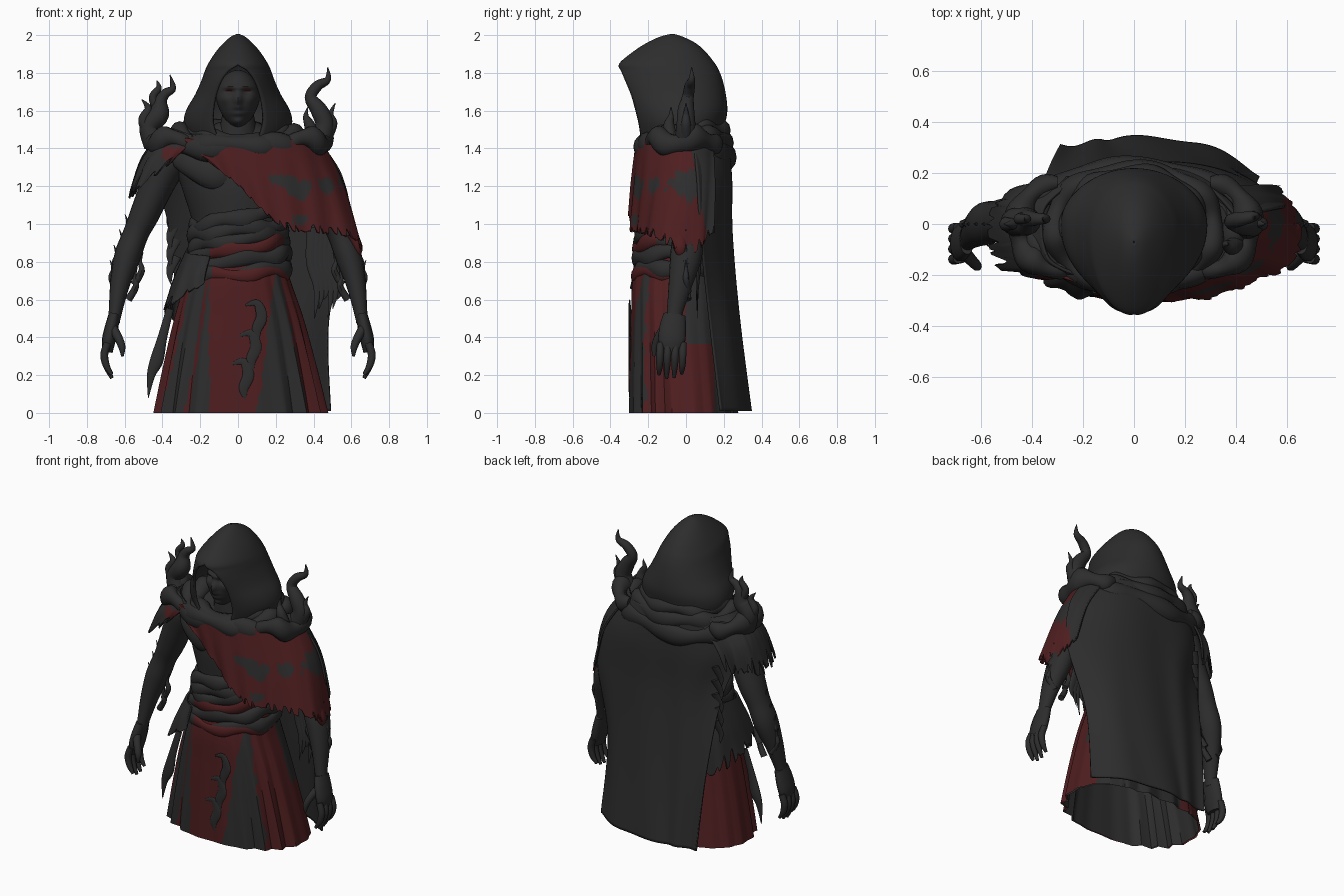
import bpy, bmesh, math, random
from mathutils import Vector, noise

if "Cube" in bpy.data.objects:
    bpy.data.objects.remove(bpy.data.objects["Cube"])

random.seed(4)


def material(name, rgb):
    m = bpy.data.materials.new(name)
    m.diffuse_color = (*rgb, 1)
    m.use_nodes = True
    m.node_tree.nodes["Principled BSDF"].inputs["Base Color"].default_value = m.diffuse_color
    return m


MATS = [material("charcoal", (0.026, 0.026, 0.026)), material("dark red", (0.078, 0.013, 0.014)),
        material("eye red", (0.13, 0.008, 0.008))]


def fuzz(p, f=14, a=1.0):
    return a * noise.noise(Vector(p) * f)


def at(pts, t):
    """Point on a smooth curve through pts, t in 0..1."""
    n = len(pts) - 1
    k = min(int(t * n), n - 1)
    f = t * n - k
    a, b, c, d = (pts[max(0, min(n, k + j))] for j in (-1, 0, 1, 2))
    return tuple(q + 0.5 * f * (r - p + f * (2 * p - 5 * q + 4 * r - s + f * (3 * (q - r) + s - p)))
                 for p, q, r, s in zip(a, b, c, d))


def build(name, rows, rule=0, wrap=False, caps=False, thick=0):
    """Skin a grid of points; rule is a colour index or a function of the face centre."""
    n, w = len(rows), len(rows[0])
    faces = [(i * w + j, i * w + (j + 1) % w, (i + 1) * w + (j + 1) % w, (i + 1) * w + j)
             for i in range(n - 1) for j in range(w if wrap else w - 1)]
    if caps:
        faces += [tuple(range(w)), tuple(range((n - 1) * w, n * w))]
    me = bpy.data.meshes.new(name)
    me.from_pydata([p for r in rows for p in r], [], faces)
    bm = bmesh.new()
    bm.from_mesh(me)
    bmesh.ops.remove_doubles(bm, verts=bm.verts, dist=0.0005)
    bmesh.ops.recalc_face_normals(bm, faces=bm.faces)
    bm.to_mesh(me)
    bm.free()
    for m in MATS:
        me.materials.append(m)
    for p in me.polygons:
        p.use_smooth = True
        p.material_index = rule(p.center) if callable(rule) else rule
    me.set_sharp_from_angle(angle=math.radians(45))
    ob = bpy.data.objects.new(name, me)
    bpy.context.collection.objects.link(ob)
    if thick:
        s = ob.modifiers.new("thickness", "SOLIDIFY")
        s.thickness, s.offset = thick, 0
    return ob


def tube(name, pts, rule=0, n=24, sides=14, flat=1.0):
    """Tapered limb; each point is x, y, z, radius. flat scales the width across y."""
    rows = []
    for i in range(n + 1):
        x, y, z, r = at(pts, i / n)
        q0, q1 = at(pts, max(0, i / n - .02)), at(pts, min(1, i / n + .02))
        t = (Vector(q1[:3]) - Vector(q0[:3])).normalized()
        u = Vector((0, 1, 0)).cross(t).normalized()
        v = t.cross(u)
        r = max(r, .002)
        rows.append([tuple(Vector((x, y, z)) + u * r * math.cos(a) + v * r * flat * math.sin(a))
                     for a in (2 * math.pi * k / sides for k in range(sides))])
    return build(name, rows, rule, wrap=True, caps=True)


def cloth(name, cols, rule=0, nu=56, nv=40, tatter=0, fold=0, waves=6, thick=.012):
    """Draped sheet through columns of control points, with a ragged lower hem."""
    rows = []
    for i in range(nu + 1):
        u = i / nu
        cut = tatter * random.random() * (1 if i % 4 < 2 else .35)
        row = []
        for j in range(nv + 1):
            v = j / nv * (1 - cut)
            x, y, z = at([at(c, v) for c in cols], u)
            d = fold * v * math.sin(2 * math.pi * waves * u + 2 * v)
            row.append((x, y + d, z))
        rows.append(row)
    return build(name, rows, rule, thick=thick)


def oval(t, cx, rx, yf, yb, power=1.0):
    """Point on an oval; t = 0 is the front, yf / yb are its front and back."""
    s, c = (math.copysign(abs(k) ** power, k) for k in (math.sin(t), math.cos(t)))
    mid = (yf + yb) / 2
    return cx + rx * s, mid + (yf - mid) * c


def shell(name, prof, rule=0, power=1.0, pleat=0, n=24, w=96, caps=False, thick=0, size=1.0):
    """Body lofted from z, centre x, half width, front, back; pleats fade at the front panel and back left."""
    rows = []
    for i in range(n + 1):
        z, cx, rx, yf, yb = at(prof, i / n)
        row = []
        for k in range(w):
            t = 2 * math.pi * k / w
            a = min(t, 2 * math.pi - t)
            amt = pleat * (1 - i / n) * (.25 if a < .45 or 1.4 < a < 2.6 else 1)
            m = size * (1 - amt * abs(((t * 20 / (2 * math.pi)) % 1) * 2 - 1))
            x, y = oval(t, cx, rx * m, yf * m, yb * m, power)
            row.append((x, y, z))
        rows.append(row)
    return build(name, rows, rule, wrap=True, caps=caps, thick=thick)


def band(name, z0, rx, yf, yb, r, h, tilt=0, front=0, back=0, rule=0, wob=.012):
    """Rolled cloth ring around the body."""
    rows = []
    for k in range(80):
        t = 2 * math.pi * k / 80
        c = math.cos(t)
        x, y = oval(t, 0, rx, yf, yb, .9)
        z = z0 + tilt * math.sin(t) + front * max(c, 0) ** 1.5 + back * max(-c, 0)
        z += wob * math.sin(5 * t + z0 * 40)
        g = 1 + .2 * math.sin(7 * t + z0 * 25)
        out = Vector((math.sin(t), -c, 0))
        rows.append([tuple(Vector((x, y, z)) + out * r * g * math.cos(a) + Vector((0, 0, h * g * math.sin(a))))
                     for a in (2 * math.pi * q / 12 for q in range(12))])
    rows.append(rows[0])
    return build(name, rows, rule, wrap=True)


# Pleated skirt with red panels and a dark lining
def skirt_colour(p):
    x, y, z = p
    x += fuzz(p, 16, .012)
    if y > 0.0:
        return int(x < -.15 or (z < .35 and y < .15 and x > 0))
    k = 1 - z / .75
    u = x / (.27 + .195 * k)
    if u < -.87 or u > .86 or -.15 < x < .2 - .1 * k or .22 + .15 * k < x < .27 + .13 * k:
        return 1
    return int(-.6 < u < -.55)


skirt = [(0, .015, .468, -.305, .28), (.25, .01, .41, -.3, .25), (.5, .005, .345, -.293, .22),
         (.7, 0, .28, -.285, .2), (.85, 0, .24, -.25, .18)]
shell("skirt", skirt, skirt_colour, .85, .08, 36, 200)
shell("skirt_lining", skirt, 0, .85, .08, 24, 120, size=.975)

# Torso and waist wraps
shell("torso", [(.6, 0, .24, -.22, .17), (.85, 0, .235, -.22, .17), (1.0, 0, .24, -.22, .18),
                (1.2, 0, .3, -.23, .2), (1.36, 0, .35, -.2, .2), (1.46, 0, .27, -.16, .17),
                (1.54, 0, .1, -.12, .1)], caps=True)
for s in (-1, 1):
    tube("chest_muscle", [(s * .03, -.17, 1.24, .06), (s * .12, -.185, 1.26, .085), (s * .25, -.15, 1.32, .07),
                          (s * .33, -.08, 1.36, .05)], flat=.6)
for i, (z, rx, tilt, col) in enumerate([(1.03, .23, .05, 0), (.97, .24, .03, 0), (.92, .24, .04, 0),
                                        (.87, .245, .045, 1), (.81, .26, .035, 0), (.74, .265, .03, 0)]):
    band(f"waist_wrap_{i}", z, rx, -.255, .175, .028, .045, tilt,
         rule=(lambda p: int(p.y < 0 and -.14 < p.x < .24)) if col else 0)
band("red_waist_roll", .735, .262, -.272, .185, .02, .035, .01,
     rule=lambda p: int(p.y < -.08 and p.x > -.14))

# Bunched cloth and ragged tail on the hip
cloth("hip_drape", [[(-.15, -.27, .83), (-.17, -.28, .75), (-.18, -.29, .68)],
                    [(-.25, -.18, .84), (-.3, -.22, .7), (-.35, -.22, .57)],
                    [(-.27, -.03, .86), (-.34, -.02, .7), (-.39, 0, .53)],
                    [(-.24, .11, .88), (-.3, .14, .7), (-.32, .17, .45)],
                    [(-.12, .18, .9), (-.15, .21, .7), (-.16, .24, .5)]], tatter=.3, fold=.012)
tube("hip_tail", [(-.36, -.1, .55, .02), (-.4, -.11, .4, .025), (-.43, -.11, .28, .035), (-.46, -.11, .2, .022),
                  (-.475, -.11, .08, .002)], flat=.5)

# Ragged burnt strips on the front of the skirt
for k, (x, z) in enumerate([(.07, .58), (.04, .42), (.0, .27)]):
    tube(f"burnt_strip_{k}", [(x - .03, -.297, z - .01, .006), (x + .03, -.298, z, .02), (x + .055, -.298, z - .07, .03),
                              (x + .03, -.298, z - .14, .026), (x + .04, -.298, z - .2, .004)], flat=.25)

# Back cape
cape = [(1.47, [(-.36, .05), (-.25, .17), (0, .22), (.25, .17), (.4, .03)]),
        (1.25, [(-.42, .06), (-.28, .19), (0, .235), (.32, .21), (.55, .06)]),
        (.95, [(-.36, .15), (-.2, .215), (0, .235), (.33, .22), (.59, .08)]),
        (.5, [(-.32, .24), (-.18, .265), (0, .275), (.3, .255), (.48, .13)]),
        (0.01, [(-.29, .3), (-.16, .318), (-.04, .335), (.25, .315), (.49, .19)])]
cloth("back_cape", [[(r[i][0], r[i][1], z) for z, r in cape] for i in range(5)], fold=.008, waves=3.5, nu=64, nv=60)
for k in range(6):
    x = .4 + .024 * k
    tube(f"cape_shred_{k}", [(x, .08, .98, .035), (x - .01, .07, .8, .03), (x + .02, .06, .66, .02),
                             (x + .005, .06, .5 + .05 * (k % 3), .002)], flat=.4)
for k in range(5):
    z = 1.15 - .09 * k
    tube(f"cape_edge_shred_{k}", [(-.33, .17, z + .04, .03), (-.36, .15, z - .04, .02), (-.355, .15, z - .11, .002)],
         flat=.3)


# Red sash across the chest and shoulder, with burnt dark patches
def sash_colour(p):
    for cx, cy, cz, rx, rz in ((.23, -.28, 1.23, .07, .035), (.32, -.24, 1.18, .07, .055), (.47, -.18, 1.21, .05, .05),
                               (.54, .0, 1.2, .09, .08), (.33, -.26, 1.02, .07, .025)):
        d = ((p.x - cx) ** 2 + (p.y - cy) ** 2) / rx ** 2 + ((p.z - cz) / rz) ** 2
        if d + fuzz(p, 24, 1.1) < 1:
            return 0
    return int(p.y < .03 + .07 * (1.38 - p.z) / .4)


cloth("shoulder_sash", [[(-.3, -.2, 1.46), (-.26, -.22, 1.42), (-.2, -.245, 1.37)],
                        [(-.12, -.25, 1.43), (-.06, -.265, 1.33), (0, -.275, 1.2)],
                        [(.1, -.26, 1.41), (.16, -.28, 1.2), (.23, -.295, .98)],
                        [(.3, -.2, 1.45), (.38, -.22, 1.2), (.43, -.24, .95)],
                        [(.4, -.07, 1.47), (.525, -.1, 1.22), (.63, -.14, .91)],
                        [(.41, .05, 1.47), (.55, .04, 1.22), (.64, .03, .84)],
                        [(.33, .14, 1.46), (.49, .15, 1.22), (.57, .14, .95)]],
      sash_colour, 110, 70, tatter=.14, fold=.008, waves=9)
tube("red_sash_shred", [(.6, -.04, .95, .03), (.635, -.03, .87, .025), (.63, -.03, .81, .002)], 1, flat=1.4)

# Ragged cover on the other shoulder
cloth("shoulder_cover", [[(-.22, -.2, 1.46), (-.28, -.215, 1.4), (-.36, -.21, 1.32)],
                         [(-.33, -.14, 1.5), (-.45, -.17, 1.35), (-.54, -.16, 1.17)],
                         [(-.36, -.02, 1.5), (-.5, -.02, 1.36), (-.58, -.02, 1.13)],
                         [(-.34, .08, 1.5), (-.48, .1, 1.34), (-.52, .1, 1.16)],
                         [(-.22, .18, 1.47), (-.36, .18, 1.3), (-.4, .15, 1.15)]],
      lambda p: int(p.y < -.1 and abs(p.x + .34) < .06 and abs(p.z - 1.375) < .03), tatter=.4, fold=.01)

# Rolled scarf around the neck
band("scarf_inner", 1.5, .24, -.215, .18, .05, .05, 0, -.07)
band("scarf_middle", 1.47, .31, -.235, .2, .045, .055, 0, -.06, -.03)
band("scarf_outer", 1.42, .395, -.225, .215, .045, .06, .0, -.01, -.06)

# Hood, open at the face
hood = [(1.46, .255, -.235, .19, .11), (1.53, .28, -.245, .2, .13), (1.6, .268, -.262, .212, .13),
        (1.68, .222, -.285, .205, .118), (1.76, .186, -.318, .187, .088), (1.81, .168, -.338, .168, .05),
        (1.845, .152, -.348, .148, 0), (1.9, .117, -.285, .105, 0), (1.95, .075, -.21, .05, 0),
        (1.985, .035, -.135, -.02, 0), (2.0, .002, -.075, -.068, 0)]
rows = []
for i in range(41):
    z, rx, yf, yb, w = at(hood, i / 40)
    t0 = math.asin(min(.9, w / rx)) if z < 1.843 and w > 0 else 0
    c = (yf + yb) / 2 + .02 * min(1, rx / .1)
    row = []
    for k in range(65):
        t = t0 + (2 * math.pi - 2 * t0) * k / 64
        ct = math.cos(t)
        row.append((rx * math.sin(t), c + ((yf - c) * ct / math.cos(t0) if ct > 0 else -(yb - c) * ct), z))
    rows.append(row)
build("hood", rows, thick=.014)

# Head with sculpted face
rows = []
bumps = [(0, 1.655, .02, .035, .035), (0, 1.615, .03, .014, .012), (.045, 1.725, .045, .014, .016),
         (-.045, 1.725, .045, .014, .016), (.045, 1.7, .024, .014, -.02), (-.045, 1.7, .024, .014, -.02),
         (0, 1.585, .035, .012, .012), (0, 1.54, .035, .02, .016), (.07, 1.66, .025, .025, .008),
         (-.07, 1.66, .025, .025, .008)]
for i in range(57):
    a = math.pi * i / 56
    row = []
    for k in range(72):
        t = 2 * math.pi * k / 72
        z = 1.66 - .155 * math.cos(a)
        x = (.115 if z > 1.66 else .115 - .2 * (1.66 - z)) * math.sin(a) * math.sin(t)
        y = -.12 - .125 * math.sin(a) ** .8 * math.cos(t)
        if y < -.12:
            y -= sum(h * math.exp(-((x - bx) / sx) ** 2 - ((z - bz) / sz) ** 2) for bx, bz, sx, sz, h in bumps)
        row.append((x, y, z))
    rows.append(row)
build("head", rows, lambda p: 2 if p.y < -.12 and abs(p.z - 1.706) < .005 and .024 < abs(p.x) < .066 else 0, wrap=True)
tube("neck", [(0, -.06, 1.42, .13), (0, -.08, 1.5, .1), (0, -.09, 1.6, .08)])

# Arms, hands, arm wisps and shoulder knots on both sides
for s, side in ((-1, "left"), (1, "right")):
    tube(f"{side}_arm", [(s * x, y, z, r) for x, y, z, r in (
        (.31, 0, 1.42, .07), (.37, 0, 1.33, .1), (.43, 0, 1.2, .088), (.495, .01, 1.05, .078), (.54, .01, .95, .068),
        (.585, 0, .83, .07), (.625, -.03, .68, .052), (.65, -.06, .53, .035), (.66, -.065, .48, .034))],
        n=40, sides=20, flat=1.2)
    tube(f"{side}_palm", [(s * x, y, z, r) for x, y, z, r in (
        (.655, -.06, .52, .03), (.67, -.07, .45, .036), (.685, -.075, .38, .036), (.69, -.075, .32, .026))], flat=2.0)
    for k in range(4):
        y = -.135 + .04 * k
        end = .175 + .02 * abs(k - 1.4)
        tube(f"{side}_finger_{k}", [(s * .69, y, .37, .02), (s * .708, y - .003, .31, .021),
                                    (s * .697, y - .005, .25, .018), (s * .668, y - .008, end, .009)], n=12, sides=10)
    tube(f"{side}_thumb", [(s * .665, -.11, .45, .026), (s * .635, -.145, .4, .023), (s * .615, -.165, .35, .019),
                           (s * .612, -.17, .3, .007)], n=12, sides=10)
    for k, (x, z) in enumerate([(.57, .98), (.6, .9), (.63, .82), (.65, .74), (.53, .78), (.56, .7)]):
        o = .02 if x > .56 else -.02
        tube(f"{side}_arm_wisp_{k}", [(s * (x - o), .01, z - .1, .02), (s * (x + o), .0, z - .03, .017),
                                      (s * (x + o * .6), .0, z + .02, .01), (s * (x + o * 1.4), 0, z + .07, .001)],
             n=12, sides=8)
    # Twisted cloth roll under the shoulder flame
    rows = []
    for k in range(31):
        a = math.pi * (k / 30 * 1.1 - .6)
        c = Vector((s * (.3 + .15 * math.cos(a)), .17 * math.sin(a) - .01, 1.44 + .02 * math.sin(4 * a)))
        out = Vector((s * math.cos(a), math.sin(a), 0))
        r = .052 * (1 + .22 * math.sin(6 * a)) * math.sin(math.pi * (k + 2) / 34) ** .4
        rows.append([tuple(c + out * r * math.cos(b) + Vector((0, 0, 1.25 * r * math.sin(b))))
                     for b in (2 * math.pi * q / 14 for q in range(14))])
    build(f"{side}_shoulder_roll", rows, wrap=True, caps=True)

# Shoulder flames
flames = {
    "left_flame": [(-.44, 0, 1.42, .06), (-.47, .01, 1.51, .052), (-.42, .01, 1.58, .055), (-.41, .02, 1.65, .035),
                   (-.385, .02, 1.69, .026), (-.345, .02, 1.72, .018), (-.36, .02, 1.79, .002)],
    "left_flame_side": [(-.47, .0, 1.48, .035), (-.5, .0, 1.55, .028), (-.475, .0, 1.61, .02), (-.51, .0, 1.66, .002)],
    "left_flame_curl": [(-.42, .02, 1.6, .03), (-.45, .02, 1.67, .022), (-.42, .02, 1.72, .016), (-.43, .02, 1.76, .002)],
    "right_flame": [(.42, 0, 1.42, .065), (.46, 0, 1.52, .052), (.43, 0, 1.6, .045), (.385, .01, 1.67, .032),
                    (.42, .02, 1.73, .028), (.475, .03, 1.765, .018), (.475, .03, 1.83, .002)],
    "right_flame_side": [(.46, 0, 1.46, .04), (.5, 0, 1.53, .026), (.49, 0, 1.58, .016), (.515, 0, 1.64, .002)],
    "right_flame_front": [(.4, -.08, 1.44, .04), (.38, -.09, 1.52, .03), (.36, -.08, 1.57, .015), (.37, -.08, 1.62, .002)],
}
for name, pts in flames.items():
    tube(name, pts, n=32)
